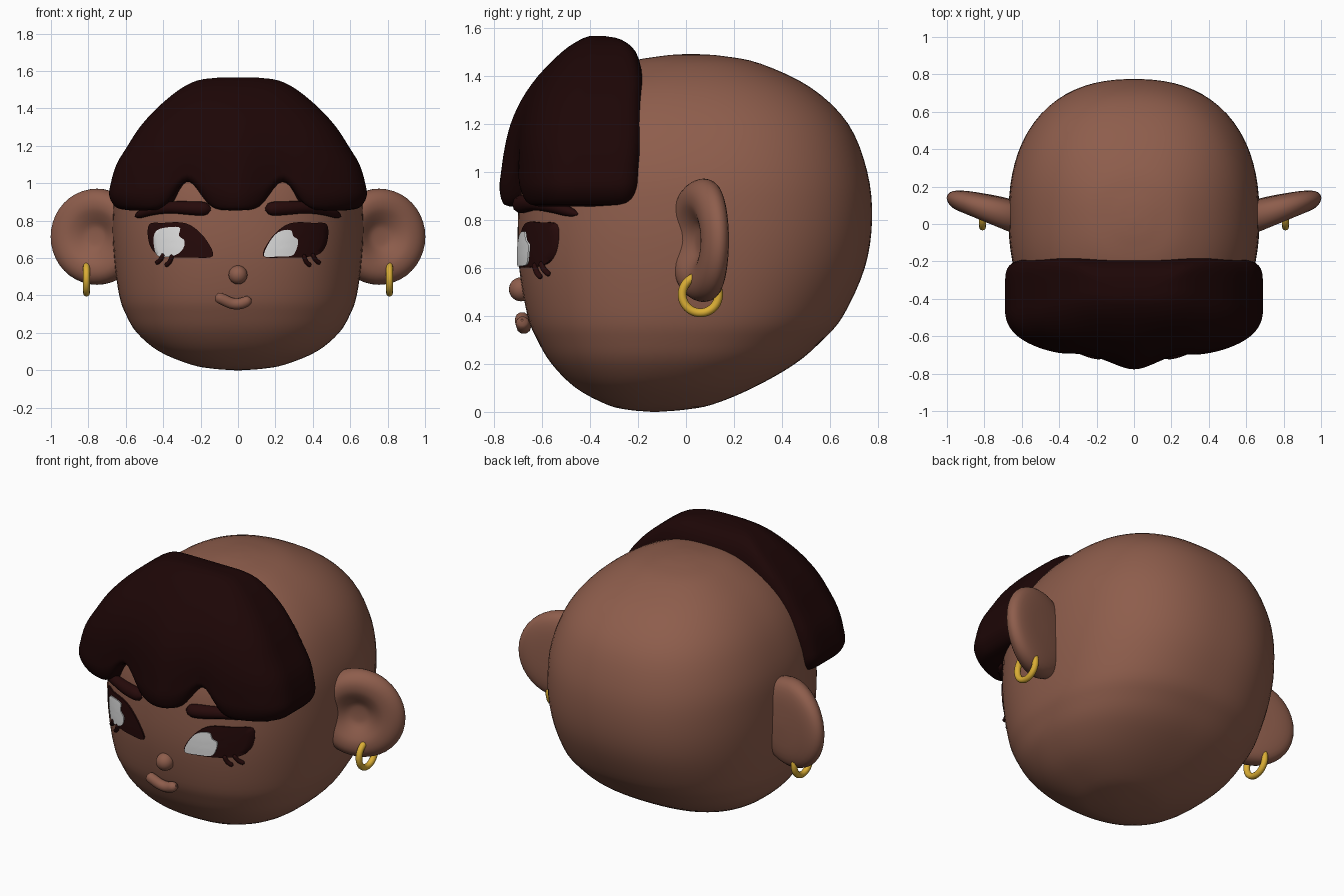
import bpy, bmesh, math
from math import sin, cos, pi, exp, radians
from mathutils import Vector, Matrix

cube = bpy.data.objects.get("Cube")
if cube:
    bpy.data.objects.remove(cube, do_unlink=True)


def material(name, rgb):
    m = bpy.data.materials.new(name)
    m.use_nodes = True
    m.diffuse_color = (*rgb, 1)
    bsdf = next(n for n in m.node_tree.nodes if n.type == 'BSDF_PRINCIPLED')
    bsdf.inputs["Base Color"].default_value = (*rgb, 1)
    bsdf.inputs["Roughness"].default_value = 0.7
    return m


SKIN = material("brown skin", (0.27, 0.11, 0.072))
HAIR = material("dark hair", (0.012, 0.0018, 0.0018))
BROW = material("dark brown eye", (0.019, 0.003, 0.003))
WHITE = material("eye white", (0.84, 0.84, 0.84))
GOLD = material("gold", (0.7, 0.42, 0.035))


def smooth_points(pts, steps=4, closed=False):
    """Catmull-Rom resampling of rows of any length."""
    p = [Vector(q) for q in pts]
    if closed:
        p = [p[-1]] + p + p[:2]
    else:
        p = [2 * p[0] - p[1]] + p + [2 * p[-1] - p[-2]]
    out = []
    for a, b, c, d in zip(p, p[1:], p[2:], p[3:]):
        for i in range(steps):
            t = i / steps
            out.append(0.5 * (2 * b + (c - a) * t + (2 * a - 5 * b + 4 * c - d) * t * t
                              + (3 * b - a - 3 * c + d) * t ** 3))
    return out if closed else out + [p[-2]]


def finish(obj, mat):
    obj.data.materials.clear()
    obj.data.materials.append(mat)
    bpy.ops.object.select_all(action='DESELECT')
    obj.select_set(True)
    bpy.context.view_layer.objects.active = obj
    bpy.ops.object.shade_smooth_by_angle(angle=radians(60))
    return obj


def loft(name, rings, mat, cap_first=True):
    """Skin closed rings together and close the ends with fans."""
    bm = bmesh.new()
    loops = [[bm.verts.new(p) for p in ring] for ring in rings]
    n = len(loops[0])
    for a, b in zip(loops, loops[1:]):
        for i in range(n):
            j = (i + 1) % n
            bm.faces.new((a[i], a[j], b[j], b[i]))
    for loop in ([loops[0]] if cap_first else []) + [loops[-1]]:
        tip = bm.verts.new(sum((v.co for v in loop), Vector()) / n)
        for i in range(n):
            bm.faces.new((loop[i], loop[(i + 1) % n], tip))
    bmesh.ops.recalc_face_normals(bm, faces=bm.faces)
    mesh = bpy.data.meshes.new(name)
    bm.to_mesh(mesh)
    bm.free()
    obj = bpy.data.objects.new(name, mesh)
    bpy.context.collection.objects.link(obj)
    return finish(obj, mat)


def oval(a, n, angle):
    """Point on a unit superellipse."""
    c, s = cos(angle), sin(angle)
    r = (abs(c) ** n + abs(s) ** n) ** (-1 / n)
    return r * c * a, r * s


# Head: height, half width, front, back
HEAD = smooth_points([
    (0, .02, -.15, -.11), (.008, .13, -.24, -.01), (.03, .25, -.33, .11),
    (.1, .42, -.46, .28), (.2, .54, -.56, .455), (.3, .60, -.62, .57), (.4, .635, -.66, .655),
    (.6, .663, -.695, .745), (.8, .67, -.70, .775), (1, .65, -.68, .755),
    (1.2, .57, -.60, .675), (1.35, .44, -.46, .52), (1.45, .27, -.26, .31),
    (1.482, .12, -.10, .15), (1.49, .02, 0, .04)])
FACE = 2.35
rings = []
for z, w, f, b in HEAD:
    ring = []
    for i in range(80):
        x, s = oval(w, FACE, 2 * pi * i / 80)
        ring.append((x, (f + b) / 2 + s * (b - f) / 2, z))
    rings.append(ring)
loft("head", rings, SKIN)


def on_face(x, z, lift=0.0):
    """Point on the front of the head, moved forward by lift."""
    for p, q in zip(HEAD, HEAD[1:]):
        if p[0] <= z <= q[0]:
            _, w, f, b = p.lerp(q, (z - p[0]) / (q[0] - p[0]))
            s = max(0, 1 - abs(x / w) ** FACE) ** (1 / FACE)
            return Vector((x, (f + b) / 2 - s * (b - f) / 2 - lift, z))


# Hair cap with scalloped fringe: height, half width, front, back
HAIR_ROWS = smooth_points([
    (.855, .58, -.67, -.25), (.87, .65, -.70, -.20), (.93, .688, -.72, -.18),
    (1, .68, -.72, -.175), (1.1, .65, -.715, -.17), (1.2, .59, -.70, -.17),
    (1.3, .525, -.665, -.175), (1.4, .435, -.605, -.18), (1.5, .315, -.515, -.21),
    (1.55, .215, -.44, -.27), (1.565, .10, -.40, -.34)], 3)
rings = []
for z, w, f, b in HAIR_ROWS:
    mid = min(-.34, (f + b) / 2) if z < 1.5 else (f + b) / 2
    low = max(0, 1 - (z - .855) / .45)
    ring = []
    for i in range(160):
        angle = 2 * pi * i / 160
        front = sin(angle) < 0
        x, s = oval(w, 2.5 if front else 8, angle)
        y = mid + s * ((mid - f) if front else (b - mid))
        notch = exp(-((x + .27) / .09) ** 2) + exp(-((x - .24) / .09) ** 2) if front else 0
        bulge = .06 * exp(-(x / .13) ** 2) * max(0, 1 - (z - .9) / .6) if front else 0
        ring.append((x, y - bulge + .02 * notch * low, z + .155 * notch * low ** 2))
    rings.append(ring)
loft("hair_fringe", rings, HAIR)


def tube(name, path, radius, mat, lift=0.0):
    """Round-ended tube that follows the face."""
    pts = smooth_points(path, 6)
    curve = bpy.data.curves.new(name, 'CURVE')
    curve.dimensions = '3D'
    curve.bevel_depth = 1
    curve.bevel_resolution = 3
    spline = curve.splines.new('POLY')
    spline.points.add(len(pts) - 1)
    for i, (p, q) in enumerate(zip(spline.points, pts)):
        t = i / (len(pts) - 1)
        p.co = (*on_face(q[0], q[1], lift), 1)
        p.radius = radius(t) * max(.02, 1 - abs(2 * t - 1) ** 8) ** .5
    obj = bpy.data.objects.new(name, curve)
    bpy.context.collection.objects.link(obj)
    bpy.ops.object.select_all(action='DESELECT')
    obj.select_set(True)
    bpy.context.view_layer.objects.active = obj
    bpy.ops.object.convert(target='MESH')
    return finish(bpy.context.view_layer.objects.active, mat)


def plate(name, outline, lift, mat):
    """Thin plate wrapped on the face, filled with shrinking rings."""
    edge = smooth_points(outline, 4, closed=True)
    centre = sum(edge, Vector((0, 0))) / len(edge)
    rings = [[on_face(p[0], p[1], -.005) for p in edge]]
    for k in (1, .8, .6, .4, .2):
        rings.append([on_face(*centre.lerp(p, k), lift) for p in edge])
    return loft(name, rings, mat, cap_first=False)


EYE = [(.135, .61), (.165, .69), (.23, .76), (.30, .79), (.40, .788), (.475, .78),
       (.478, .69), (.44, .625), (.36, .605), (.24, .602)]
LASHES = [[(.35, .62), (.365, .58), (.39, .557)], [(.395, .625), (.415, .59), (.44, .57)]]
EAR = smooth_points([(.02, -.018), (.06, -.024), (.11, -.052), (.155, -.07), (.205, -.068),
                     (.242, -.043), (.257, 0), (.235, .045), (.16, .068), (.02, .075)], 3)

# Paired parts
for side, label in ((1, "left"), (-1, "right")):
    def flip(pts):
        return [(side * x, z) for x, z in pts]

    plate(label + "_eye_rim", flip(EYE), .009, BROW)
    tube(label + "_eyebrow", flip([(.145, .862), (.25, .867), (.36, .87), (.46, .855), (.55, .823)]),
         lambda t: .044 - .022 * t, BROW, .005)
    for n, lash in enumerate(LASHES):
        tube(f"{label}_lash_{n + 1}", flip(lash), lambda t: .012, BROW, .01)

    # Dished ear, thicker beside the head and turned outwards
    turn = Matrix.Rotation(radians(17), 3, 'Z')
    rings = []
    for r, d in EAR:
        ring = []
        for i in range(40):
            a = 2 * pi * i / 40
            x = r * cos(a)
            p = turn @ Vector((x, d * (1.05 - 1.3 * x), r * sin(a)))
            ring.append((side * (p.x + .754), p.y + .075, p.z + .714))
        rings.append(ring)
    loft(label + "_ear", rings, SKIN)

    bpy.ops.mesh.primitive_torus_add(major_radius=.076, minor_radius=.018, major_segments=40,
                                     minor_segments=12, location=(side * .81, .06, .488),
                                     rotation=(0, pi / 2, 0))
    ring_obj = bpy.context.object
    ring_obj.name = label + "_earring"
    finish(ring_obj, GOLD)

# Both eyes look toward the same side, so the whites differ
plate("left_eye_white", [(.14, .61), (.165, .68), (.215, .738), (.28, .75), (.297, .715),
                         (.322, .695), (.31, .64), (.285, .612), (.21, .608)], .015, WHITE)
plate("right_eye_white", [(-.445, .64), (-.45, .72), (-.415, .757), (-.315, .765), (-.315, .72),
                          (-.285, .69), (-.30, .64), (-.35, .61), (-.42, .607)], .015, WHITE)

# Nose and mouth
bpy.ops.mesh.primitive_uv_sphere_add(segments=24, ring_count=16, radius=.05,
                                     location=on_face(0, .51, .005))
nose = bpy.context.object
nose.name = "nose"
finish(nose, SKIN)
tube("mouth", [(-.12, .398), (-.08, .378), (-.03, .357), (.02, .358), (.07, .382)],
     lambda t: .031, SKIN, .03)
